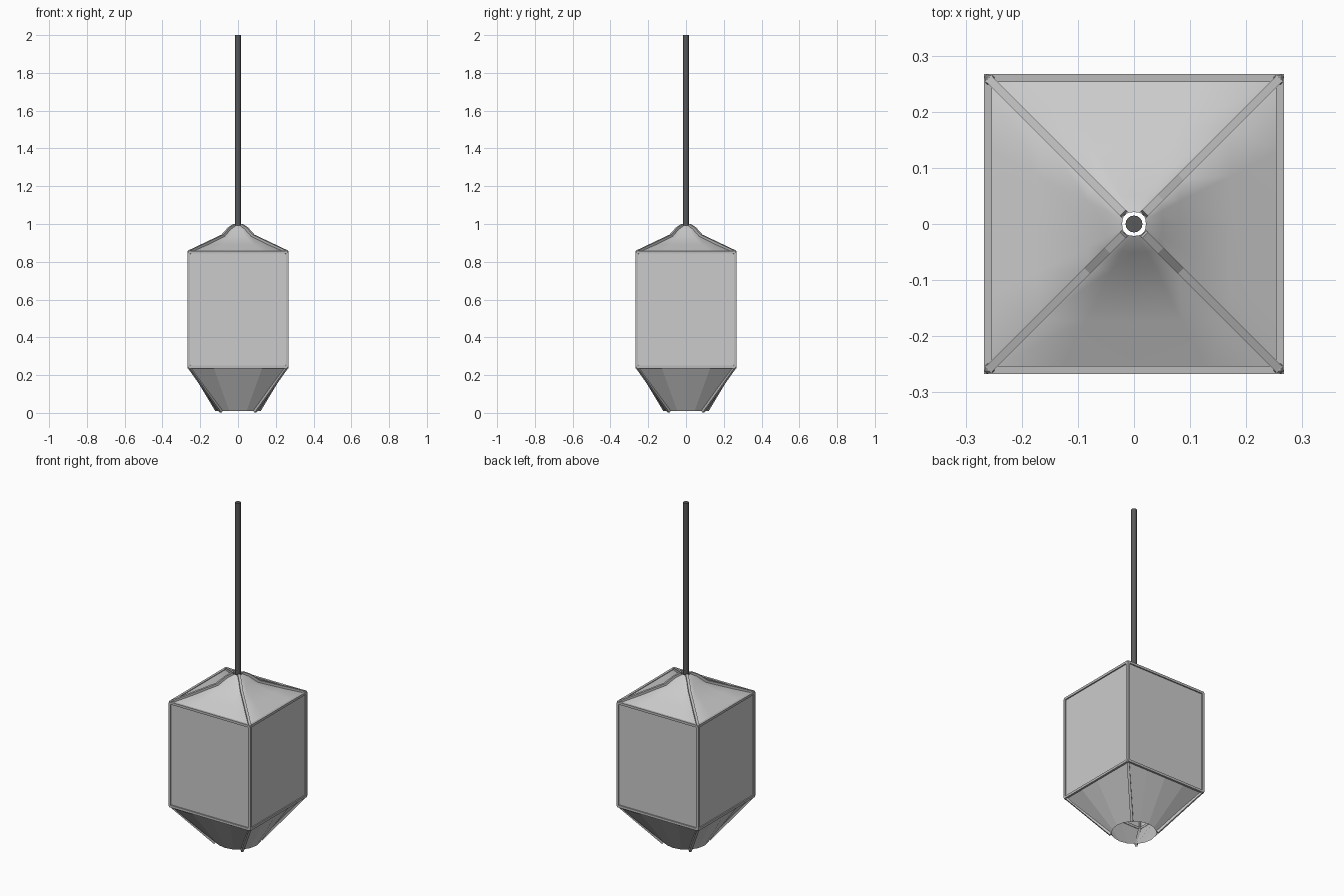
import bpy, bmesh, math
from mathutils import Vector

if "Cube" in bpy.data.objects:
    bpy.data.objects.remove(bpy.data.objects["Cube"])


def material(name, v):
    m = bpy.data.materials.new(name)
    m.diffuse_color = (v, v, v, 1)
    m.use_nodes = True
    m.node_tree.nodes["Principled BSDF"].inputs["Base Color"].default_value = m.diffuse_color
    return m


GLASS = material("pale grey panel", 0.6)
FRAME = material("mid grey frame", 0.5)
DARK = material("dark grey rod", 0.1)


def make(name, bm, mat, smooth=None):
    me = bpy.data.meshes.new(name)
    bmesh.ops.recalc_face_normals(bm, faces=bm.faces[:])
    bm.to_mesh(me)
    bm.free()
    ob = bpy.data.objects.new(name, me)
    bpy.context.collection.objects.link(ob)
    me.materials.append(mat)
    if smooth:
        bpy.ops.object.select_all(action='DESELECT')
        ob.select_set(True)
        bpy.context.view_layer.objects.active = ob
        bpy.ops.object.shade_smooth_by_angle(angle=math.radians(smooth))
    return ob


def ring(half, z, roundness, per_side=4):
    """Square outline of given half width, blended towards its circle through the corners."""
    pts = []
    for side in range(4):
        for i in range(per_side):
            a = math.radians(-45 + 90 * i / per_side)
            sq = Vector((half, half * (2 * i / per_side - 1)))
            ci = Vector((math.cos(a), math.sin(a))) * half * math.sqrt(2)
            p = sq.lerp(ci, roundness)
            c, s = [(1, 0), (0, 1), (-1, 0), (0, -1)][side]
            pts.append((p.x * c - p.y * s, p.x * s + p.y * c, z))
    return pts


def loft(name, rings, mat, smooth=None):
    bm = bmesh.new()
    loops = [[bm.verts.new(p) for p in r] for r in rings]
    n = len(loops[0])
    for a, b in zip(loops, loops[1:]):
        for i in range(n):
            j = (i + 1) % n
            bm.faces.new((a[i], a[j], b[j], b[i]))
    return make(name, bm, mat, smooth)


def sweep(bm, pts, side, w):
    """Square bar of width w along pts, mitred at the bends."""
    pts = [Vector(p) for p in pts]
    side = Vector(side).normalized()
    dirs = [(b - a).normalized() for a, b in zip(pts, pts[1:])]
    loops = []
    for i, p in enumerate(pts):
        d0, d1 = dirs[max(i - 1, 0)], dirs[min(i, len(dirs) - 1)]
        n = (d0 + d1).normalized().cross(side).normalized()
        loops.append([bm.verts.new(p + (side * u + n * v) * w / 2)
                      for u, v in ((-1, -1), (1, -1), (1, 1), (-1, 1))])
    for a, b in zip(loops, loops[1:]):
        for i in range(4):
            j = (i + 1) % 4
            bm.faces.new((a[i], a[j], b[j], b[i]))
    bm.faces.new(loops[0])
    bm.faces.new(loops[-1])


R, ZB, ZT, W = 0.26, 0.243, 0.85, 0.014
CORNERS = [(1, 1), (-1, 1), (-1, -1), (1, -1)]

# wall panels, bell-shaped roof and square-to-round lower funnel
loft("wall_panels", [ring(R, ZB, 0, 1), ring(R, ZT, 0, 1)], GLASS)
loft("roof_panels", [ring(R, ZT, 0), ring(0.17, 0.890, 0.05), ring(0.08, 0.934, 0.1),
                     ring(0.045, 0.973, 0.3), ring(0.017, 0.992, 0.6)], GLASS, 35)
loft("funnel_panels", [ring(R, ZB, 0), ring(0.085, 0.01, 1)], GLASS)

# upright and horizontal frame bars
bm = bmesh.new()
for k, (sx, sy) in enumerate(CORNERS):
    nx, ny = CORNERS[(k + 1) % 4]
    sweep(bm, [(R * sx, R * sy, ZB), (R * sx, R * sy, ZT)], (1, 0, 0), W)
    for z in (ZB, ZT):
        sweep(bm, [(R * sx, R * sy, z), (R * nx, R * ny, z)], (0, 0, 1), W)
make("body_frame", bm, FRAME)

# chamfered corner joints
bm = bmesh.new()
for sx, sy in CORNERS:
    for z in (ZB, ZT):
        g = bmesh.ops.create_cube(bm, size=0.02)
        bmesh.ops.translate(bm, verts=g["verts"], vec=(0.257 * sx, 0.257 * sy, z))
bmesh.ops.bevel(bm, geom=bm.edges[:], offset=0.005, segments=1, affect='EDGES')
make("corner_joints", bm, FRAME)

# hip ribs over the roof and down the funnel
bm = bmesh.new()
for sx, sy in CORNERS:
    roof = [(0.258, 0.853), (0.081, 0.937), (0.045, 0.977), (0.018, 0.994)]
    funnel = [(0.258, ZB), (0.089, 0.006)]
    for path in (roof, funnel):
        sweep(bm, [(r * sx, r * sy, z) for r, z in path], (-sy, sx, 0), W)
make("hip_ribs", bm, FRAME)

# hanging rod
bm = bmesh.new()
g = bmesh.ops.create_cone(bm, cap_ends=True, segments=16, radius1=0.015, radius2=0.015, depth=1.01)
bmesh.ops.translate(bm, verts=g["verts"], vec=(0, 0, 1.495))
make("hanging_rod", bm, DARK, 40)
